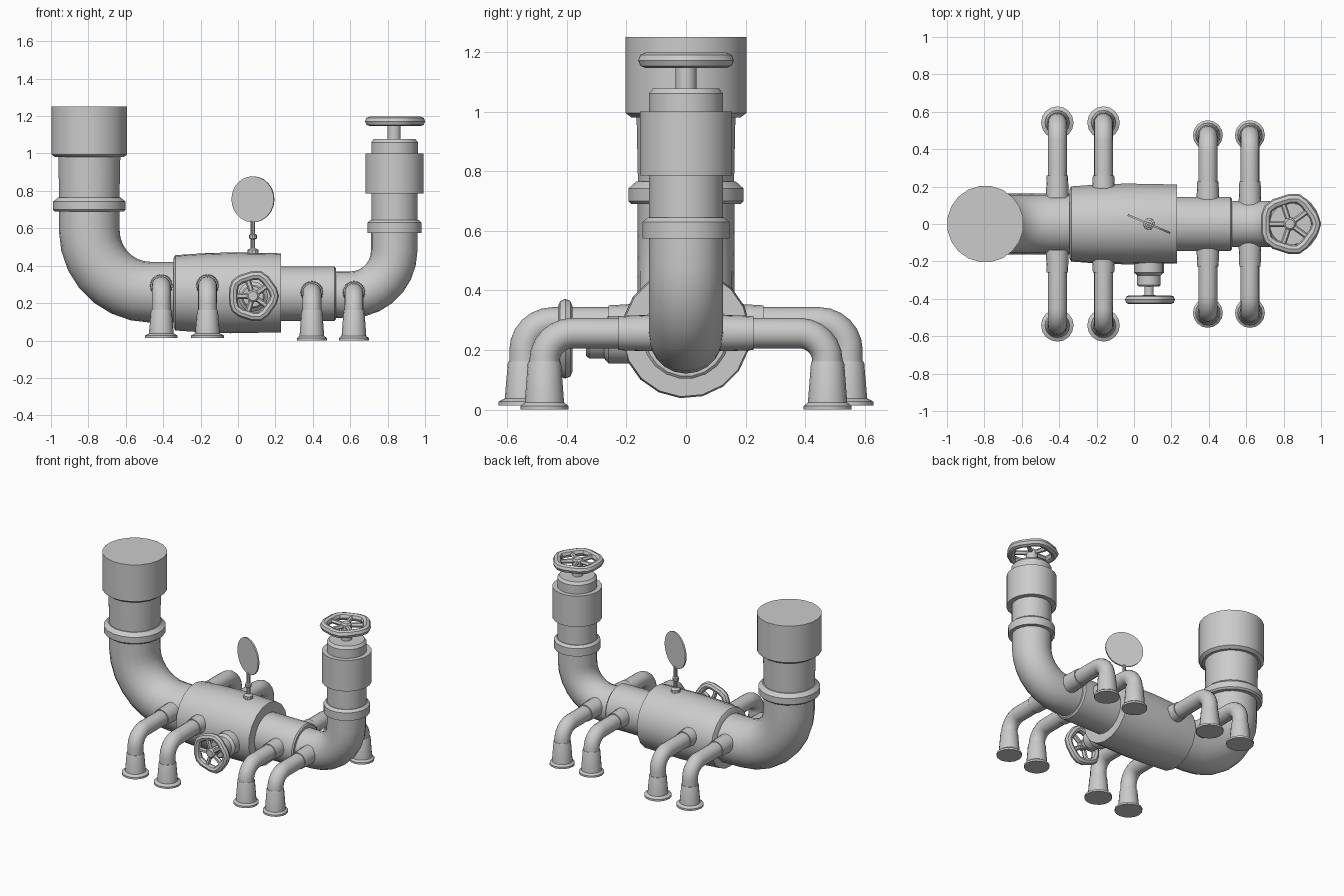
import bpy, bmesh
from math import sin, cos, pi, radians
from mathutils import Vector as V

if "Cube" in bpy.data.objects:
    bpy.data.objects.remove(bpy.data.objects["Cube"])


def finish(name, bm):
    bmesh.ops.recalc_face_normals(bm, faces=bm.faces)
    me = bpy.data.meshes.new(name)
    bm.to_mesh(me)
    bm.free()
    ob = bpy.data.objects.new(name, me)
    bpy.context.collection.objects.link(ob)
    bpy.ops.object.select_all(action='DESELECT')
    bpy.context.view_layer.objects.active = ob
    ob.select_set(True)
    bpy.ops.object.shade_smooth_by_angle(angle=radians(32))
    return ob


def skin(bm, rings, closed=False):
    n = len(rings[0])
    pairs = list(zip(rings, rings[1:])) + ([(rings[-1], rings[0])] if closed else [])
    for a, b in pairs:
        for i in range(n):
            j = (i + 1) % n
            bm.faces.new((a[i], a[j], b[j], b[i]))
    if not closed:
        bm.faces.new(rings[0])
        bm.faces.new(rings[-1])


def add_lathe(bm, origin, axis, profile, segs):
    # profile = (distance along axis, radius)
    o, a = V(origin), V(axis).normalized()
    u = a.orthogonal().normalized()
    w = a.cross(u)
    skin(bm, [[bm.verts.new(o + a * h + (u * cos(2 * pi * i / segs) + w * sin(2 * pi * i / segs)) * r)
               for i in range(segs)] for h, r in profile])


def add_tube(bm, path, r, normal, segs, closed=False):
    # round tube along a path lying in the plane with the given normal
    pts, nrm, rings = [V(p) for p in path], V(normal).normalized(), []
    for k, p in enumerate(pts):
        if closed:
            t = pts[(k + 1) % len(pts)] - pts[k - 1]
        else:
            d = [(pts[b] - pts[a]).normalized() for a, b in ((k - 1, k), (k, k + 1)) if a >= 0 and b < len(pts)]
            t = sum(d, V())
        s = t.normalized().cross(nrm)
        rings.append([bm.verts.new(p + (s * cos(2 * pi * i / segs) + nrm * sin(2 * pi * i / segs)) * r)
                      for i in range(segs)])
    skin(bm, rings, closed)


def lathe(name, origin, axis, profile, segs=20):
    bm = bmesh.new()
    add_lathe(bm, origin, axis, profile, segs)
    return finish(name, bm)


def elbow(name, start, corner, end, bend, r, normal, segs=20, steps=7):
    s, c, e = V(start), V(corner), V(end)
    a, b = (s - c).normalized(), (e - c).normalized()
    o = c + (a + b) * bend
    arc = [o - b * bend * cos(t) - a * bend * sin(t) for t in (pi / 2 * i / steps for i in range(steps + 1))]
    bm = bmesh.new()
    add_tube(bm, [s] + arc + [e], r, normal, segs)
    return finish(name, bm)


def handwheel(name, centre, axis, rad, thick):
    c, a = V(centre), V(axis)
    u = V((1, 0, 0))
    w = a.cross(u)
    bm = bmesh.new()
    at = lambda t, r: c + (u * cos(t) + w * sin(t)) * r
    # five-lobed rim, hub and spokes
    add_tube(bm, [at(2 * pi * i / 20, rad * (1 + 0.05 * cos(2 * pi * i / 4))) for i in range(20)],
             thick, a, 8, True)
    add_lathe(bm, c, a, [(-0.025, 0.035), (0.01, 0.035), (0.02, 0.025)], 10)
    for k in range(5):
        t = 2 * pi * (k + 0.5) / 5
        add_tube(bm, [at(t, 0.02), at(t, rad * 0.96)], 0.015, a, 6)
    return finish(name, bm)


X, Y, Z = (1, 0, 0), (0, 1, 0), (0, 0, 1)
AX = 0.255   # height of the main run

# left riser
elbow("left_elbow", (-0.795, 0, 0.70), (-0.795, 0, 0.258), (-0.33, 0, 0.258), 0.33, 0.162, Y)
lathe("left_flange", (-0.795, 0, 0), Z, [(0.69, 0.186), (0.70, 0.196), (0.742, 0.196), (0.765, 0.17)])
lathe("left_upper_pipe", (-0.795, 0, 0), Z, [(0.75, 0.163), (0.99, 0.168)])
lathe("left_cap", (-0.795, 0, 0), Z, [(0.98, 0.185), (0.995, 0.205), (1.25, 0.205)])

# main body and reducer
lathe("main_body", (0, 0, AX), X,
      [(-0.345, 0.185), (-0.335, 0.202), (-0.19, 0.212), (-0.04, 0.217), (0.23, 0.212)], 18)
lathe("reducer", (0, 0, 0.25), X, [(0.22, 0.147), (0.515, 0.147), (0.523, 0.138)])

# right riser with valve
elbow("right_elbow", (0.835, 0, 0.60), (0.835, 0, 0.245), (0.515, 0, 0.245), 0.235, 0.124, Y)
lathe("right_flange", (0.837, 0, 0), Z, [(0.575, 0.147), (0.63, 0.147), (0.645, 0.13)])
lathe("right_upper_pipe", (0.837, 0, 0), Z, [(0.63, 0.125), (0.80, 0.125)])
lathe("valve_collar", (0.837, 0, 0), Z, [(0.785, 0.157), (1.0, 0.157)])
lathe("valve_bonnet", (0.837, 0, 0), Z, [(0.99, 0.126), (1.06, 0.126), (1.078, 0.112)])
lathe("valve_stem", (0.835, 0, 0), Z, [(1.07, 0.036), (1.16, 0.036)], 12)
handwheel("top_handwheel", (0.833, 0, 1.172), Z, 0.135, 0.026)

# front valve
lathe("front_valve_body", (0.08, 0, 0.235), (0, -1, 0),
      [(0.18, 0.08), (0.26, 0.08), (0.275, 0.063), (0.325, 0.063), (0.335, 0.055)], 16)
lathe("front_valve_stem", (0.08, 0, 0.235), (0, -1, 0), [(0.32, 0.026), (0.40, 0.026)], 12)
handwheel("front_handwheel", (0.08, -0.405, 0.238), (0, -1, 0), 0.11, 0.024)

# gauge
lathe("gauge_stem", (0.08, 0, 0), Z,
      [(0.45, 0.032), (0.485, 0.03), (0.495, 0.012), (0.54, 0.012), (0.545, 0.021), (0.565, 0.021),
       (0.57, 0.012), (0.64, 0.012)], 10)
g = V((sin(radians(-23)), -cos(radians(-23)), 0))
lathe("gauge_dial", (0.08, 0, 0.755), g, [(-0.005, 0.123), (0.005, 0.123)], 24)

# branch pipes: x, reach, pipe height, foot height, socket reach, socket start, foot radius
branches = [(-0.41, 0.542, 0.293, 0.014, 0.26, 0.14, 0.087), (-0.163, 0.542, 0.293, 0.014, 0.26, 0.19, 0.087),
            (0.395, 0.475, 0.257, 0.0, 0.226, 0.13, 0.08), (0.62, 0.475, 0.257, 0.0, 0.226, 0.10, 0.08)]
for n, (x, reach, h, z0, sock, start, foot) in enumerate(branches, 1):
    for tag, s in (("front", -1), ("back", 1)):
        name = f"{tag}_branch_{n}"
        elbow(name + "_pipe", (x, s * (sock - 0.02), h), (x, s * reach, h), (x, s * reach, 0.15),
              0.095, 0.051, X, 16, 6)
        lathe(name + "_socket", (x, 0, h), (0, s, 0), [(start, 0.061), (sock, 0.057)], 16)
        lathe(name + "_foot", (x, s * reach, 0), Z,
              [(z0, foot), (z0 + 0.013, foot), (z0 + 0.024, 0.066), (0.155, 0.056), (0.162, 0.053)], 16)
